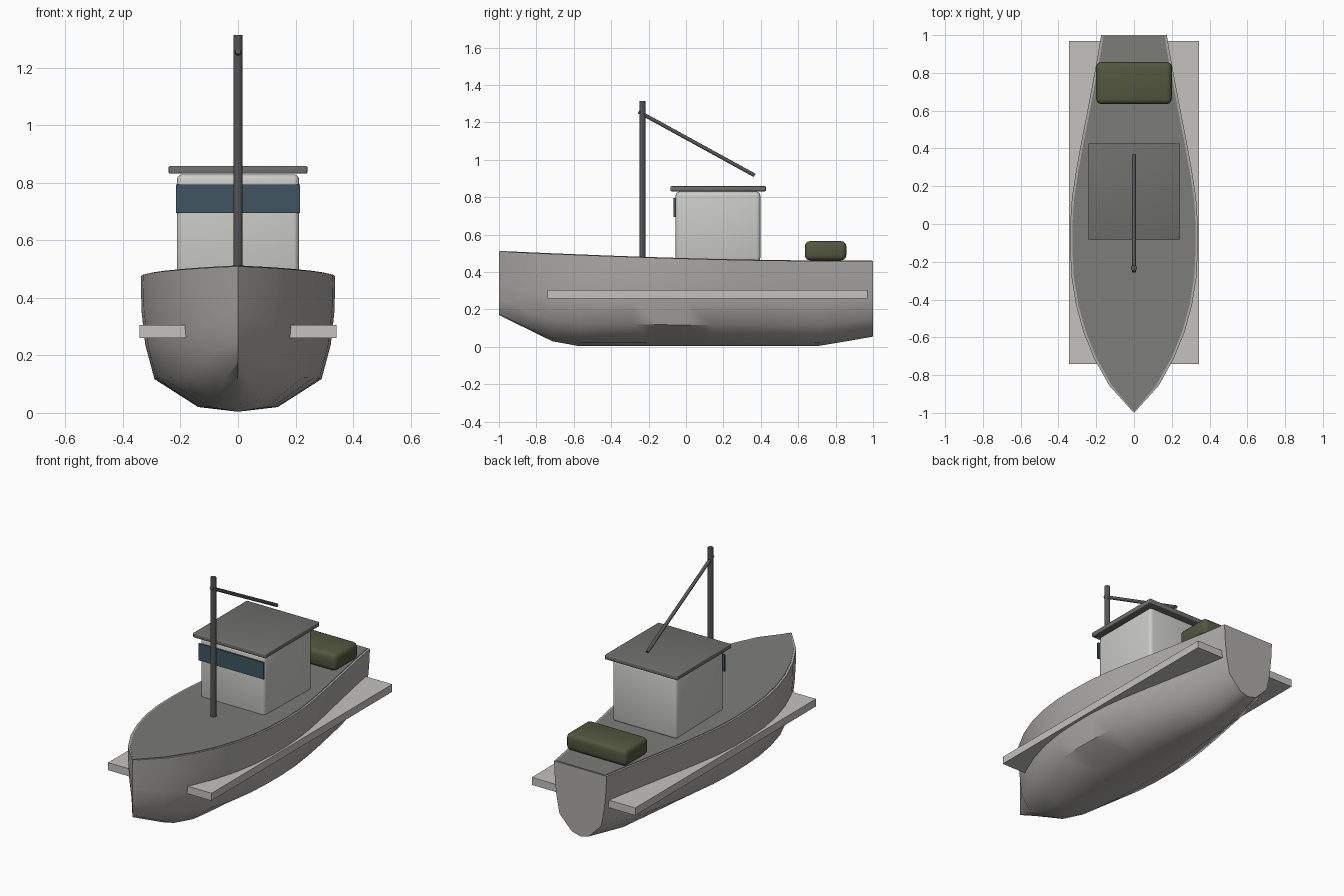
import bpy, bmesh, math
from mathutils import Vector

cube = bpy.data.objects.get("Cube")
if cube:
    bpy.data.objects.remove(cube, do_unlink=True)


def material(name, r, g, b):
    m = bpy.data.materials.new(name)
    m.use_nodes = True
    m.diffuse_color = (r, g, b, 1)
    bsdf = next(n for n in m.node_tree.nodes if n.type == 'BSDF_PRINCIPLED')
    bsdf.inputs["Base Color"].default_value = (r, g, b, 1)
    return m


hull_grey = material("hull grey", 0.42, 0.41, 0.40)
deck_grey = material("deck grey", 0.20, 0.20, 0.19)
rail_grey = material("rail light grey", 0.55, 0.54, 0.52)
cabin_white = material("cabin off white", 0.60, 0.60, 0.57)
roof_grey = material("roof grey", 0.16, 0.16, 0.155)
glass_blue = material("window blue", 0.05, 0.09, 0.12)
mast_grey = material("mast dark grey", 0.09, 0.09, 0.09)
canvas_green = material("canvas green", 0.085, 0.095, 0.05)


def finish(name, bm, mat, angle=42):
    bmesh.ops.recalc_face_normals(bm, faces=bm.faces)
    mesh = bpy.data.meshes.new(name)
    bm.to_mesh(mesh)
    bm.free()
    mesh.materials.append(mat)
    obj = bpy.data.objects.new(name, mesh)
    bpy.context.collection.objects.link(obj)
    bpy.ops.object.select_all(action='DESELECT')
    obj.select_set(True)
    bpy.context.view_layer.objects.active = obj
    bpy.ops.object.shade_smooth_by_angle(angle=math.radians(angle))
    return obj


def loft(name, sections, mat):
    """Skin closed cross-sections and cap both ends."""
    bm = bmesh.new()
    rings = [[bm.verts.new(p) for p in s] for s in sections]
    n = len(rings[0])
    for a, b in zip(rings, rings[1:]):
        for i in range(n):
            j = (i + 1) % n
            bm.faces.new((a[i], a[j], b[j], b[i]))
    bm.faces.new(rings[0])
    bm.faces.new(rings[-1])
    bmesh.ops.remove_doubles(bm, verts=bm.verts, dist=0.0005)
    bmesh.ops.dissolve_degenerate(bm, edges=bm.edges, dist=0.0005)
    return finish(name, bm, mat)


def box(name, low, high, mat, bevel=0):
    bm = bmesh.new()
    bmesh.ops.create_cube(bm, size=1)
    for v in bm.verts:
        v.co = [(l + h) / 2 + c * (h - l) for l, h, c in zip(low, high, v.co)]
    if bevel:
        bmesh.ops.bevel(bm, geom=bm.edges[:], offset=bevel, segments=3,
                        profile=0.5, affect='EDGES')
    return finish(name, bm, mat, 35)


def rod(name, start, end, radius, mat):
    start, end = Vector(start), Vector(end)
    axis = end - start
    bm = bmesh.new()
    bmesh.ops.create_cone(bm, cap_ends=True, segments=16, radius1=radius,
                          radius2=radius, depth=axis.length)
    turn = axis.to_track_quat('Z', 'Y')
    for v in bm.verts:
        v.co = turn @ v.co + (start + end) / 2
    return finish(name, bm, mat)


# Hull lines: half width and keel height at evenly spaced stations, bow to stern
widths = [0, .13, .21, .268, .307, .33, .338, .338, .328, .306, .28,
          .252, .225, .198, .174]
keels = [.17, .10, .03] + [.004] * 9 + [.006, .03, .055]
stations = [-1 + 2 * i / 14 for i in range(15)]
# Half section: depth fraction and width fraction from sheer to keel
profile = [(0, 1), (.25, .993), (.5, .955), (.757, .86), (.965, .41)]


def sheer(y):
    return 0.46 + 0.05 * (max(0.6 - y, 0) / 1.6) ** 1.5


hull_sections, deck_sections = [], []
for y, w, k in zip(stations, widths, keels):
    top = sheer(y)
    taper = 0.09 * max(abs(y) - 0.35, 0) / 0.65
    half = [(w * (f - taper * d), top - d * (top - k)) for d, f in profile]
    hull_sections.append([(x, y, z) for x, z in half] + [(0, y, k)]
                         + [(-x, y, z) for x, z in reversed(half)])
    inner = max(w - 0.012, 0)
    deck_sections.append([(s * inner, y * 0.995, top + h) for s, h in
                          ((-1, -.01), (-1, .003), (1, .003), (1, -.01))])
loft("hull", hull_sections, hull_grey)
loft("deck", deck_sections, deck_grey)

# Straight rubbing rails on both sides
for side, name in ((1, "left_rail"), (-1, "right_rail")):
    xs = sorted((side * 0.10, side * 0.343))
    box(name, (xs[0], -0.74, 0.26), (xs[1], 0.97, 0.305), rail_grey)

# Wheelhouse
box("cabin", (-.213, -.055, .455), (.213, .397, .83), cabin_white, 0.02)
box("cabin_roof", (-.241, -.083, .832), (.241, .427, .859), roof_grey, 0.005)
box("front_window", (-.216, -.066, .695), (.216, -.0565, .795), glass_blue)

# Mast, boom and stern cargo
rod("mast", (0, -.233, .46), (0, -.233, 1.315), 0.016, mast_grey)
rod("boom", (0, -.253, 1.257), (0, .367, .917), 0.01, mast_grey)
box("stern_cargo", (-.2, .635, .463), (.2, .857, .565), canvas_green, 0.026)
